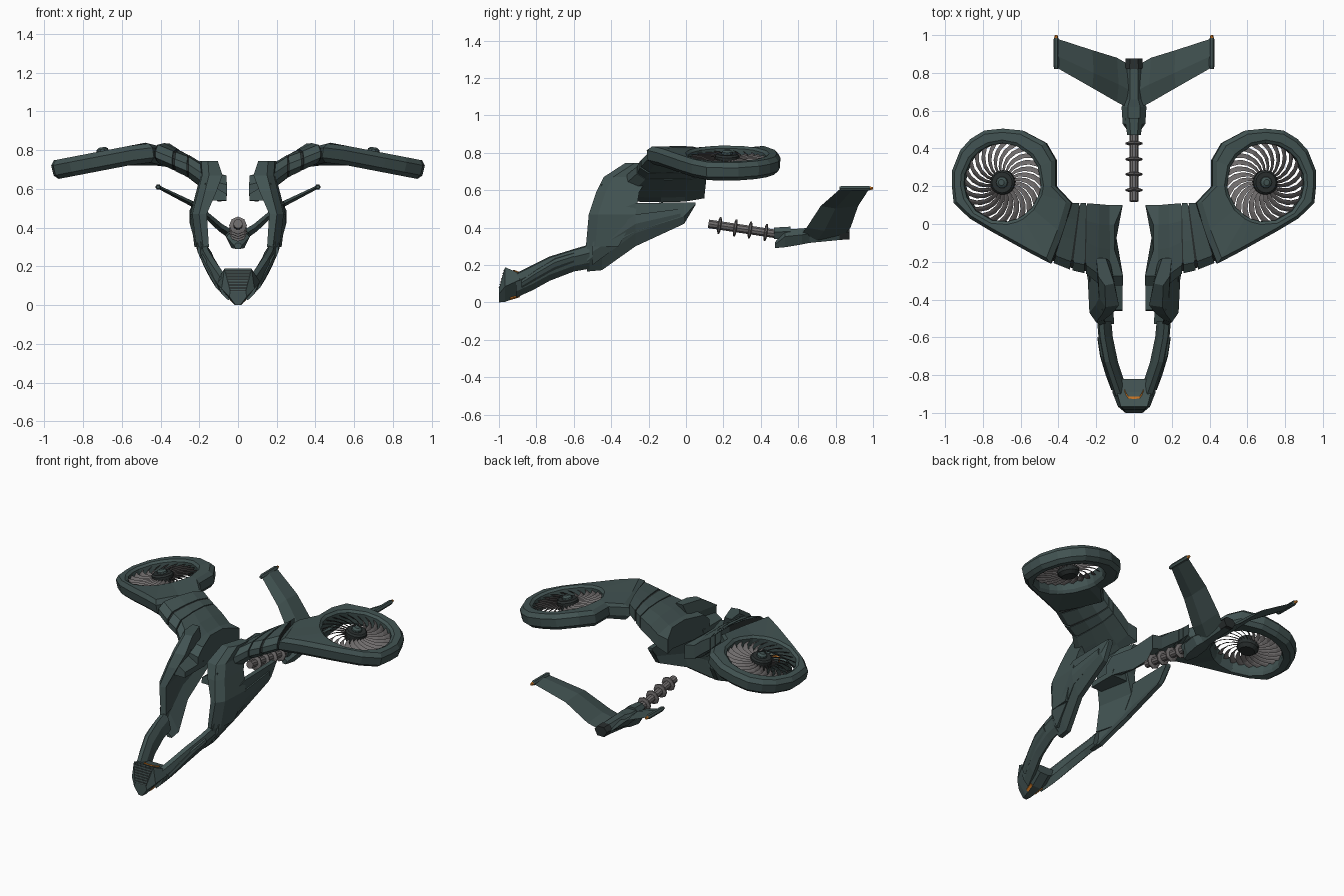
import bpy, bmesh, math
from mathutils import Matrix, Vector

if "Cube" in bpy.data.objects:
    bpy.data.objects.remove(bpy.data.objects["Cube"])


def material(name, r, g, b):
    m = bpy.data.materials.new(name)
    m.diffuse_color = (r, g, b, 1)
    m.use_nodes = True
    m.node_tree.nodes["Principled BSDF"].inputs["Base Color"].default_value = m.diffuse_color
    return m


BODY = material("slate_green", 0.054, 0.086, 0.084)
DARK = material("dark_seam", 0.022, 0.028, 0.028)
GREY = material("metal_grey", 0.16, 0.15, 0.15)
ORANGE = material("orange_lamp", 0.65, 0.2, 0.02)


def finish(bm, name, mat, mirror):
    bmesh.ops.recalc_face_normals(bm, faces=bm.faces)
    me = bpy.data.meshes.new(name)
    bm.to_mesh(me)
    bm.free()
    me.materials.append(mat)
    ob = bpy.data.objects.new(name, me)
    bpy.context.collection.objects.link(ob)
    if mirror:
        ob.modifiers.new("mirror", 'MIRROR').use_mirror_merge = False
    return ob


def add_loft(bm, sections, closed=False):
    """Skin equal-length closed loops; cap the ends or join last to first."""
    rings = [[bm.verts.new(p) for p in s] for s in sections]
    n = len(rings[0])
    pairs = list(zip(rings, rings[1:])) + ([(rings[-1], rings[0])] if closed else [])
    for a, b in pairs:
        for i in range(n):
            bm.faces.new((a[i], a[(i + 1) % n], b[(i + 1) % n], b[i]))
    if not closed:
        bm.faces.new(rings[0])
        bm.faces.new(rings[-1])


def loft(name, sections, mat=BODY, mirror=True, closed=False):
    bm = bmesh.new()
    add_loft(bm, sections, closed)
    return finish(bm, name, mat, mirror)


def lathe(name, profile, sides, matrix, mat, mirror):
    """Profile of (radius, height) spun round the local z axis."""
    secs = [[matrix @ Vector((r * math.cos(2 * math.pi * i / sides),
                              r * math.sin(2 * math.pi * i / sides), h))
             for i in range(sides)] for r, h in profile]
    return loft(name, secs, mat, mirror)


# --- fan pods: slab with a round duct, tilted outward-down
POD = Matrix.Translation((0.69, 0.22, 0.75)) @ Matrix.Rotation(0.19, 4, 'Y')
outline = [(.79, .495), (.69, .505), (.585, .495), (.46, .43), (.41, .34), (.41, .20), (.33, .11),
           (.375, -.05), (.434, -.21), (.54, -.155), (.65, -.095), (.76, -.035), (.87, .03),
           (.955, .11), (.965, .2), (.965, .28), (.92, .39), (.865, .45)]
pod_secs = []
for x, y in outline:
    u, v = x - .69, y - .22
    drop = .42 * max(0, .45 - x)
    ang = math.atan2(v, u)
    iu, iv = .208 * math.cos(ang), .208 * math.sin(ang)
    pod_secs.append([POD @ Vector(p) for p in (
        (iu, iv, .035), (iu * 1.08, iv * 1.08, .047), (u * .93, v * .93, .047 - drop),
        (u, v, .022 - drop), (u * .99, v * .99, -.03 - drop), (u * .91, v * .91, -.052 - drop),
        (iu * 1.05, iv * 1.05, -.05), (iu, iv, -.03))])
loft("fan_pod", pod_secs, closed=True)

# curved fan blades
bm = bmesh.new()
for k in range(24):
    secs = []
    for j in range(5):
        r = .05 + .158 * j / 4
        a = 2 * math.pi * k / 24 + .55 * (j / 4) ** 1.5
        half = .5 * r * .15 + .003
        c, s = math.cos(a), math.sin(a)
        secs.append([POD @ Vector((r * c - t * s, r * s + t * c, h)) for t, h in (
            (-half, .002), (0, .016), (half, .024), (0, .010))])
    add_loft(bm, secs)
finish(bm, "fan_blades", GREY, True)
lathe("fan_hub", [(.045, -.035), (.065, -.015), (.065, .035), (.055, .045)], 16, POD, DARK, True)
lathe("fan_spinner", [(.032, .04), (.030, .056), (.016, .066)], 10, POD, BODY, True)

# --- wing segments between pod and shoulder


def wing_section(xf, yf, xb, yb, zt, zb, notch=0.0, s=1.0):
    zm, h = (zt + zb) / 2, (zt - zb) / 2 * s
    ym = (yf + yb) / 2

    def pt(t, k):
        y = yf + (yb - yf) * t
        bump = notch if .3 < t < .8 else 0
        return (xf + (xb - xf) * t + bump, ym + (y - ym) * s, zm + k * h)
    return [pt(0, -.45), pt(0, .2), pt(.12, .85), pt(.45, 1), pt(.75, .95), pt(1, .6),
            pt(1, -.7), pt(.75, -.95), pt(.45, -1), pt(.12, -.95)]


stations = [(.43, -.205, .33, .11, .838, .735), (.33, -.245, .285, .11, .80, .69),
            (.255, -.262, .25, .11, .775, .655), (.19, -.315, .185, .105, .735, .605),
            (.125, -.325, .13, .10, .69, .56), (.058, -.325, .06, .10, .68, .535)]


def mix(a, b, t):
    return tuple(p + (q - p) * t for p, q in zip(a, b))


loft("wing_outer_segment", [wing_section(*mix(stations[0], stations[1], t)) for t in (.04, .9)])
loft("wing_middle_segment", [wing_section(*mix(stations[1], stations[2], t)) for t in (.04, .9)])
loft("wing_root", [wing_section(*stations[2]), wing_section(*stations[3]),
                   wing_section(*stations[4]), wing_section(*stations[5], notch=.045)])
loft("wing_core", [wing_section(*st, s=.93) for st in stations[:4]], DARK)

# --- lower side panels: outer bottom, middle, top points at each y


def shell(y, pts, t=.03):
    return [(x, y, z) for x, z in pts] + [(x - t, y, z) for x, z in reversed(pts)]


loft("side_panel", [
    shell(-.53, [(.135, .165), (.182, .22), (.19, .31)]),
    shell(-.45, [(.14, .172), (.205, .28), (.22, .46)]),
    shell(-.27, [(.20, .30), (.238, .38), (.238, .53)]),
    shell(-.01, [(.225, .42), (.247, .46), (.238, .535)]),
    shell(.05, [(.234, .52), (.24, .525), (.236, .535)])])
loft("side_rib", [
    shell(-.50, [(.175, .20), (.207, .27), (.212, .32)], .02),
    shell(-.27, [(.235, .37), (.249, .42), (.247, .47)], .02),
    shell(-.03, [(.243, .45), (.251, .475), (.248, .50)], .02)])

# --- shoulders rising from the side panel to the wing root


def shoulder_section(z, yf, yb, x, t=.05):
    return [(x - .045, yf, z), (x - .01, yf + .05, z), (x, yb, z), (x - t, yb, z),
            (x - .045 - t, yf + .01, z)]


loft("shoulder", [shoulder_section(.30, -.535, -.36, .225, .03),
                  shoulder_section(.47, -.52, -.27, .246, .04),
                  shoulder_section(.59, -.48, -.25, .215, .06),
                  shoulder_section(.67, -.44, -.20, .195, .07),
                  shoulder_section(.745, -.325, -.18, .20, .05)])
loft("shoulder_inner_block", [
    [(x, -.46, zb), (x, -.27, zb), (x, -.26, zt), (x, -.455, zt)]
    for x, zb, zt in ((.06, .54, .575), (.12, .54, .61), (.17, .54, .63))])

# --- front arms from the side panel to the nose


def arm_section(y, xi, xo, zb, zt):
    w, h = xo - xi, zt - zb
    return [(xi + u * w, y, zb + v * h) for u, v in (
        (0, .22), (.35, 0), (.75, .25), (1, .65), (.88, .95), (.55, 1), (.2, .7))]


loft("front_arm", [arm_section(*a) for a in (
    (-.515, .12, .195, .18, .31), (-.60, .112, .188, .165, .285), (-.73, .085, .165, .115, .245),
    (-.82, .055, .135, .065, .20), (-.91, .02, .105, .025, .155))])
loft("arm_ridge", [arm_section(*a) for a in (
    (-.60, .16, .195, .21, .265), (-.70, .145, .18, .175, .235), (-.80, .115, .15, .12, .175),
    (-.88, .085, .12, .075, .12))])

# --- nose


def nose_section(y, top, mid, bot):
    right = [top, mid, bot]
    return [(x, y, z) for x, z in right] + [(-x, y, z) for x, z in reversed(right)]


loft("nose", [nose_section(-1, (.04, .07), (.045, .045), (.012, .0)),
              nose_section(-.967, (.07, .188), (.085, .085), (.02, .003)),
              nose_section(-.89, (.09, .155), (.115, .12), (.03, .03)),
              nose_section(-.82, (.085, .14), (.11, .12), (.03, .09))], mirror=False)
# grille plate and bars on the sloping front face
SLOPE = [(.085, .048), (.18, .068)]


def grille_bar(z0, z1, out, shrink):
    def pt(side, z, o):
        hw = .043 + (z - .07) * .235 - shrink
        return (side * hw, -1 + (z - .07) * .28 - o, z)
    return [[pt(s, z0, -.006), pt(s, z0, out), pt(s, z1, out), pt(s, z1, -.006)] for s in (-1, 1)]


loft("grille_plate", grille_bar(.072, .182, .001, .004), DARK, False)
for i in range(7):
    z = .078 + i * .015
    loft("grille_bar", grille_bar(z, z + .006, .004, .006), BODY, False)
# orange lamps on top and under the chin
loft("nose_lamp", [[(x, y - .006, z), (x, y + .006, z), (x, y + .006, z + .006), (x, y - .006, z + .006)]
                   for x, y, z in ((0, -.92, .166), (.03, -.918, .165), (.042, -.90, .158), (.05, -.88, .152))],
     ORANGE)
loft("chin_lamp", [[(x, y, z), (x + .012, y, z + .008), (x + .012, y, z + .014), (x, y, z + .012)]
                   for x, y, z in ((.025, -.94, .012), (.034, -.89, .027))], ORANGE)

# --- tail boom with rings
a, b = Vector((0, .12, .42)), Vector((0, .52, .36))
BOOM = Matrix.Translation(a) @ (b - a).to_track_quat('Z', 'Y').to_matrix().to_4x4()
lathe("tail_boom", [(.024, 0), (.024, .41)], 10, BOOM, GREY, False)
for d in (.06, .145, .225, .31):
    lathe("boom_ring", [(.030, d - .009), (.046, d - .004), (.046, d + .004), (.030, d + .009)],
          8, BOOM, GREY, False)

# --- tail body


def tail_section(y, w, zb, zt):
    return nose_section(y, (w * .5, zt), (w, zt - (zt - zb) * .4), (w * .55, zb))


loft("tail_body", [tail_section(*s) for s in (
    (.475, .02, .29, .32), (.53, .06, .295, .39), (.62, .066, .31, .395),
    (.66, .045, .318, .40), (.87, .038, .338, .395))], mirror=False)
loft("tail_collar", [tail_section(.47, .036, .34, .40), tail_section(.56, .048, .34, .405)], mirror=False)
loft("tail_nozzle", [tail_section(.82, .046, .335, .40), tail_section(.875, .044, .337, .398)],
     DARK, mirror=False)

# --- swept tail fins with end caps


def fin_section(x, y0, y1, z, t):
    ym = y0 + (y1 - y0) * .4
    return [(x, y0, z), (x - t * .5, ym, z + t), (x, y1, z), (x + t * .5, ym, z - t)]


loft("tail_fin", [fin_section(.02, .61, .84, .355, .022), fin_section(.09, .645, .88, .40, .018),
                  fin_section(.22, .72, .92, .515, .013), fin_section(.405, .825, .98, .607, .008)])
CAP = Matrix.Translation((.412, .82, .61)) @ Matrix.Rotation(-math.pi / 2, 4, 'X')
lathe("fin_cap", [(.010, 0), (.015, .02), (.015, .155), (.011, .165)], 6, CAP, BODY, True)
lathe("fin_lamp", [(.011, .164), (.007, .18)], 6, CAP, ORANGE, True)
